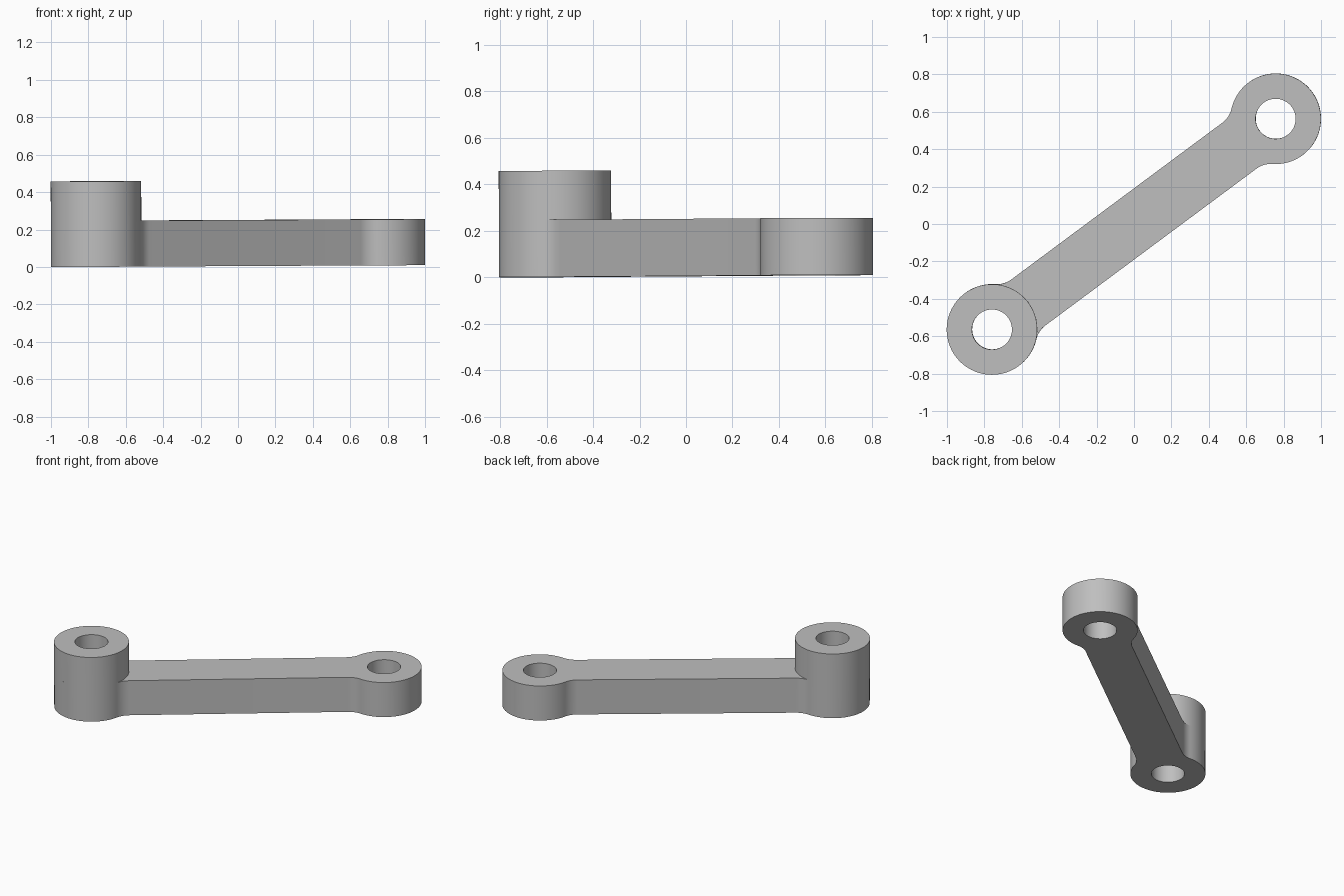
import bpy, bmesh
from math import sin, cos, asin, atan2, hypot, pi
from mathutils import Matrix

cube = bpy.data.objects.get("Cube")
if cube:
    bpy.data.objects.remove(cube, do_unlink=True)

END_X, END_Y = 0.758, 0.563      # centre of the far eye
REACH = hypot(END_X, END_Y)      # middle to eye centre
R_EYE, R_HOLE = 0.242, 0.107
HALF_W, R_FILLET = 0.153, 0.13
BAR_H, BOSS_H = 0.246, 0.457
TILT = 0.0042
PLACE = (Matrix.Translation((0, 0, 0.005)) @ Matrix.Rotation(atan2(END_Y, END_X), 4, 'Z')
         @ Matrix.Rotation(-TILT, 4, 'Y'))

grey = bpy.data.materials.new("plain grey")
grey.use_nodes = True
colour = (0.52, 0.52, 0.52, 1)
grey.diffuse_color = colour
grey.node_tree.nodes["Principled BSDF"].inputs["Base Color"].default_value = colour


def arc(cx, cy, r, a0, a1, n):
    """Points on an arc, both ends included."""
    return [(cx + r * cos(a0 + (a1 - a0) * i / n),
             cy + r * sin(a0 + (a1 - a0) * i / n)) for i in range(n + 1)]


def circle(cx, r):
    return arc(cx, 0, r, 0, 2 * pi, 96)[:-1]


def plate(name, loops, z0, z1):
    """Fill an outline with holes and extrude it upwards."""
    bm = bmesh.new()
    edges = []
    for loop in loops:
        vs = [bm.verts.new((x, y, z0)) for x, y in loop]
        edges += [bm.edges.new((vs[i - 1], vs[i])) for i in range(len(vs))]
    bmesh.ops.triangle_fill(bm, edges=edges, use_beauty=True)
    ext = bmesh.ops.extrude_face_region(bm, geom=bm.faces[:])
    top = [g for g in ext["geom"] if isinstance(g, bmesh.types.BMVert)]
    bmesh.ops.translate(bm, verts=top, vec=(0, 0, z1 - z0))
    bmesh.ops.recalc_face_normals(bm, faces=bm.faces[:])
    bm.transform(PLACE)
    mesh = bpy.data.meshes.new(name)
    bm.to_mesh(mesh)
    bm.free()
    mesh.materials.append(grey)
    ob = bpy.data.objects.new(name, mesh)
    bpy.context.collection.objects.link(ob)
    bpy.ops.object.select_all(action='DESELECT')
    ob.select_set(True)
    bpy.context.view_layer.objects.active = ob
    bpy.ops.object.shade_smooth_by_angle(angle=pi / 6)
    return ob


# Outline of one end: fillet, round eye, mirrored fillet
a = asin((HALF_W + R_FILLET) / (R_EYE + R_FILLET))
fillet = arc(REACH - (R_EYE + R_FILLET) * cos(a), HALF_W + R_FILLET,
             R_FILLET, -pi / 2, -a, 12)
eye = arc(REACH, 0, R_EYE, pi - a, a - pi, 72)
end = fillet + eye[1:-1] + [(x, -y) for x, y in reversed(fillet)]
outline = end + [(-x, -y) for x, y in end]

# Flat link arm with an eye at each end
plate("link_arm", [outline, circle(REACH, R_HOLE), circle(-REACH, R_HOLE)], 0, BAR_H)

# Raised boss on the near eye
plate("raised_boss", [circle(-REACH, R_EYE), circle(-REACH, R_HOLE)], BAR_H, BOSS_H)
